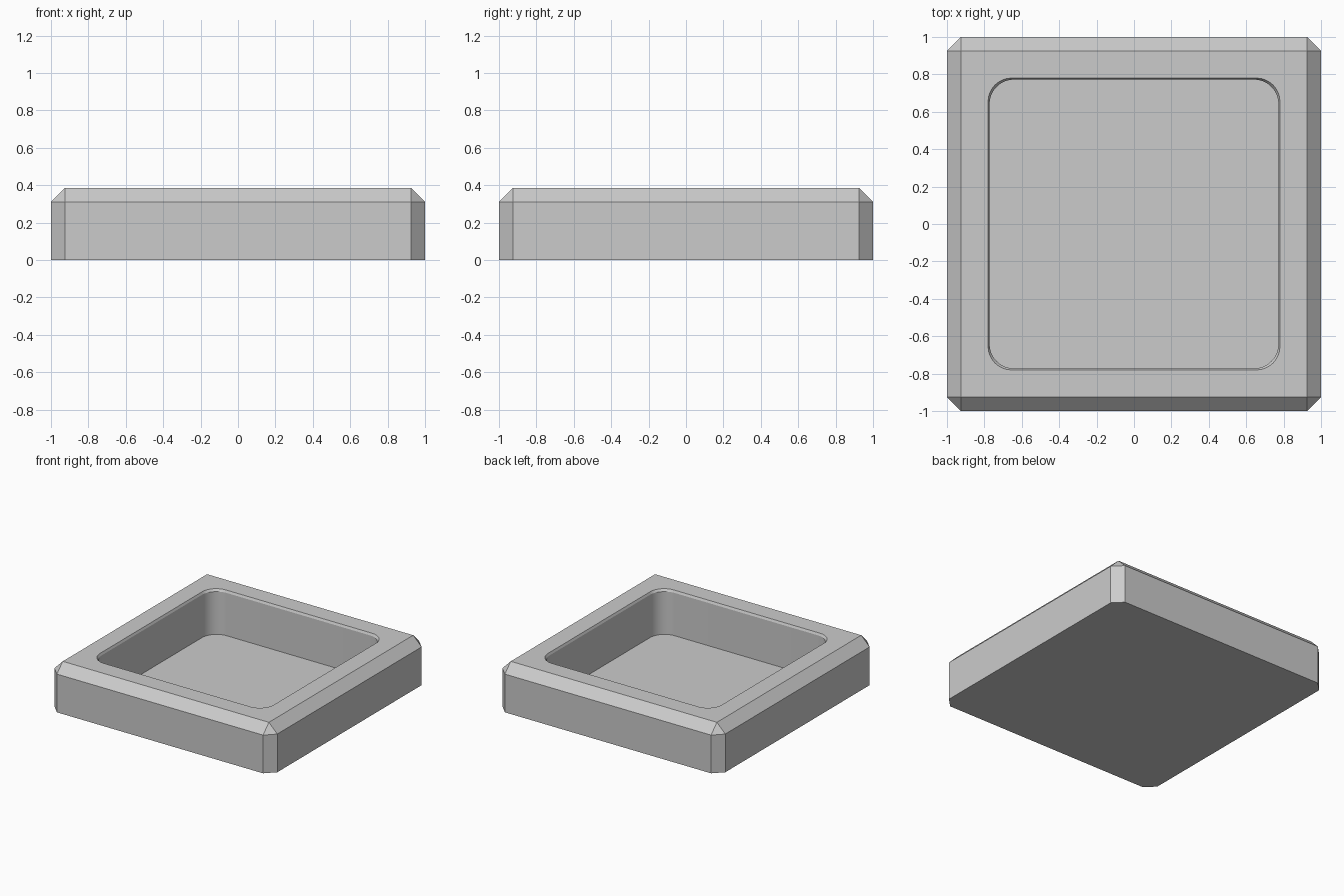
import bpy, bmesh
from math import cos, sin, pi

if "Cube" in bpy.data.objects:
    bpy.data.objects.remove(bpy.data.objects["Cube"])

H, C = 0.385, 0.075      # height and outer chamfer
FLOOR, LIP_Z = 0.02, 0.367


def octagon(half, cut, z):
    pts = []
    for sx, sy in ((1, 1), (-1, 1), (-1, -1), (1, -1)):
        a, b = (sx * half, sy * (half - cut), z), (sx * (half - cut), sy * half, z)
        pts += [a, b] if sx * sy > 0 else [b, a]
    return pts


def rounded(half, r, z, n=12):
    pts = []
    for k, (sx, sy) in enumerate(((1, 1), (-1, 1), (-1, -1), (1, -1))):
        for i in range(n + 1):
            a = (k + i / n) * pi / 2
            pts.append((sx * (half - r) + r * cos(a), sy * (half - r) + r * sin(a), z))
    return pts


def bridge(bm, a, b):
    n = len(a)
    for i in range(n):
        j = (i + 1) % n
        bm.faces.new((a[i], a[j], b[j], b[i]))


bm = bmesh.new()
ring = lambda pts: [bm.verts.new(p) for p in pts]

# Outer walls with chamfered vertical edges, flat underside
base = ring(octagon(1, C, 0))
shoulder = ring(octagon(1, C, H - C))
bm.faces.new(base[::-1])
bridge(bm, base, shoulder)

# Top chamfers, closing to a triangle at each corner
s = 1 - C
top = ring([(s, s, H), (-s, s, H), (-s, -s, H), (s, -s, H)])
for k in range(4):
    a, b = shoulder[2 * k], shoulder[2 * k + 1]
    nxt = (k + 1) % 4
    bm.faces.new((a, b, top[k]))
    bm.faces.new((b, shoulder[2 * nxt], top[nxt], top[k]))

# Rounded pocket with a narrow sloped lip
n = 12
lip = ring(rounded(0.78, 0.125, H, n))
wall = ring(rounded(0.772, 0.13, LIP_Z, n))
floor = ring(rounded(0.772, 0.13, FLOOR, n))
bridge(bm, lip, wall)
bridge(bm, wall, floor)
bm.faces.new(floor)

# Flat rim between the square edge and the pocket
for k in range(4):
    arc = lip[k * (n + 1):(k + 1) * (n + 1)]
    nxt = (k + 1) % 4
    for i in range(n):
        bm.faces.new((top[k], arc[i + 1], arc[i]))
    bm.faces.new((top[k], top[nxt], lip[nxt * (n + 1)], arc[-1]))

bmesh.ops.recalc_face_normals(bm, faces=bm.faces)
mesh = bpy.data.meshes.new("square_tray")
bm.to_mesh(mesh)
bm.free()
tray = bpy.data.objects.new("square_tray", mesh)
bpy.context.collection.objects.link(tray)
bpy.context.view_layer.objects.active = tray
tray.select_set(True)
bpy.ops.object.shade_smooth_by_angle(angle=0.35)
